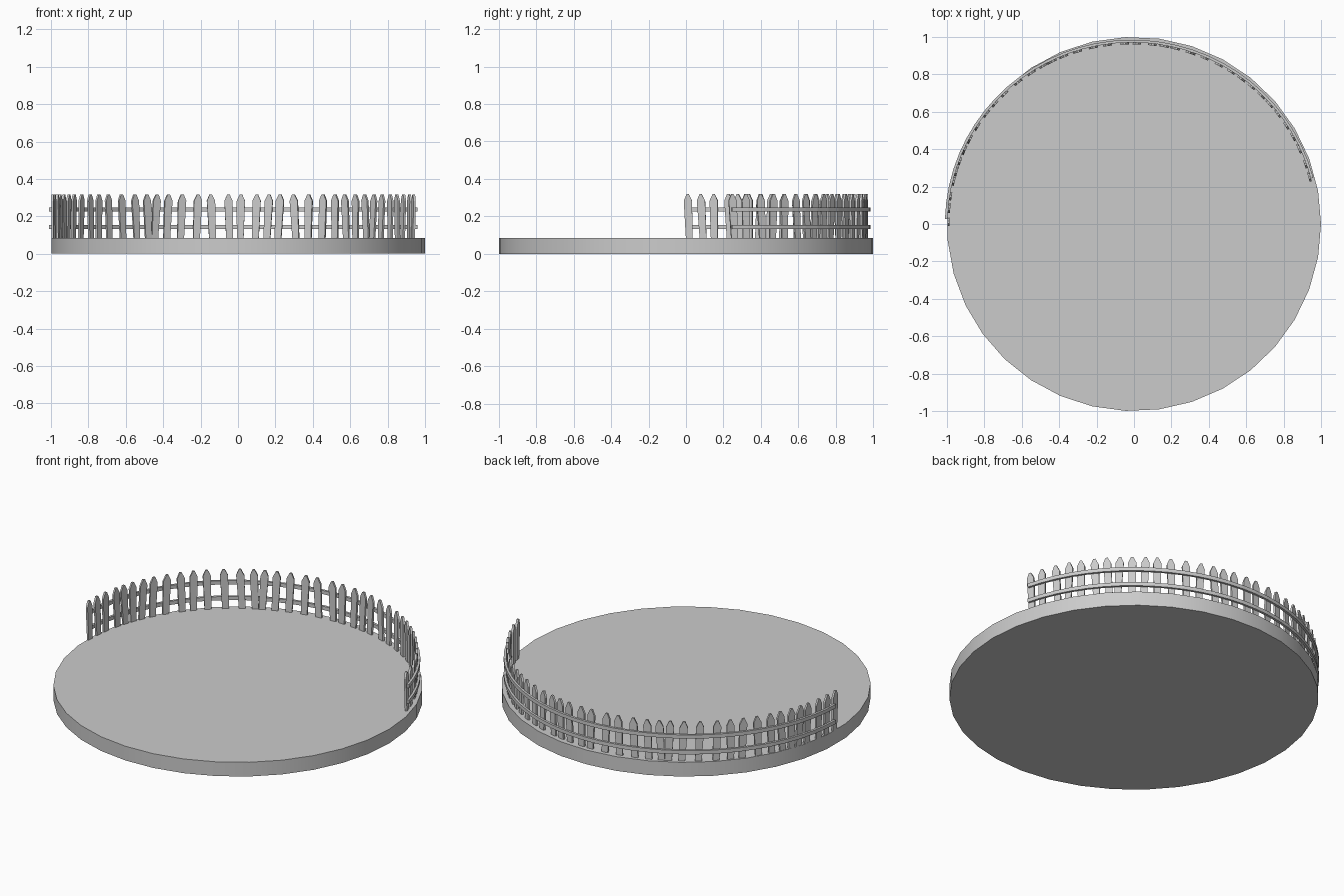
import bpy, bmesh, math, random
from mathutils import Vector

if "Cube" in bpy.data.objects:
    bpy.data.objects.remove(bpy.data.objects["Cube"])
random.seed(4)

CX = -0.01  # fence arc centre in x


def make_object(name, bm):
    bmesh.ops.recalc_face_normals(bm, faces=bm.faces)
    me = bpy.data.meshes.new(name)
    bm.to_mesh(me)
    bm.free()
    ob = bpy.data.objects.new(name, me)
    bpy.context.collection.objects.link(ob)
    return ob


def bulge(a):
    # the arc is slightly wider towards its ends
    return 0.016 * math.cos(a) ** 2


def arc_point(r, a, z):
    r += bulge(a)
    return Vector((CX + r * math.cos(a), r * math.sin(a), z))


# Round base disc with 35 sides
bm = bmesh.new()
ring = [bm.verts.new((math.cos(2 * math.pi * i / 35), math.sin(2 * math.pi * i / 35), 0))
        for i in range(35)]
disc = bm.faces.new(ring)
top = bmesh.ops.extrude_face_region(bm, geom=[disc])
bmesh.ops.translate(bm, vec=(0, 0, 0.085),
                    verts=[v for v in top["geom"] if isinstance(v, bmesh.types.BMVert)])
base = make_object("base_disc", bm)
bpy.context.view_layer.objects.active = base
base.select_set(True)
bpy.ops.object.shade_smooth_by_angle(angle=math.radians(30))

# Pickets, unevenly spaced round the back (angles in degrees)
angles = [179.4, 175.3, 171.3, 166.6, 163.5, 160, 156, 152.3, 147.7, 143, 138.8,
          134.5, 129, 123.8, 119.4, 116, 112, 107.4, 102.2, 98, 92.4, 88.5, 83.5,
          79.6, 76, 71.4, 66.4, 61.4, 57, 53.2, 49, 45, 41, 37, 32.5, 28.5, 24, 19, 14.7]
# half outline: (offset along fence, height)
outline = [(-0.018, 0.07), (0.018, 0.07), (0.022, 0.283), (0.006, 0.318),
           (-0.006, 0.318), (-0.022, 0.283)]
bm = bmesh.new()
for deg in angles:
    a = math.radians(deg)
    out = Vector((math.cos(a), math.sin(a), 0))
    along = Vector((math.sin(a), -math.cos(a), 0))
    lean = random.uniform(-0.07, 0.07)
    rows = []
    for depth in (-0.006, 0.006):
        rows.append([bm.verts.new(arc_point(0.966, a, z) + out * depth
                                  + along * (s + lean * (z - 0.28)))
                     for s, z in outline])
    inner, outer = rows
    bm.faces.new(inner)
    bm.faces.new(outer[::-1])
    for i in range(6):
        j = (i + 1) % 6
        bm.faces.new((inner[i], outer[i], outer[j], inner[j]))
make_object("pickets", bm)


# Two curved rails behind the pickets
def rail(name, z0, z1):
    bm = bmesh.new()
    loops = []
    n = 32
    for i in range(n + 1):
        a = math.radians(14.3 + (178.4 - 14.3) * i / n)
        loops.append([bm.verts.new(arc_point(r, a, z))
                      for r, z in ((0.971, z0), (0.985, z0), (0.985, z1), (0.971, z1))])
    for p, q in zip(loops, loops[1:]):
        for i in range(4):
            j = (i + 1) % 4
            bm.faces.new((p[i], p[j], q[j], q[i]))
    bm.faces.new(loops[0])
    bm.faces.new(loops[-1][::-1])
    make_object(name, bm)


rail("lower_rail", 0.131, 0.153)
rail("upper_rail", 0.225, 0.247)
